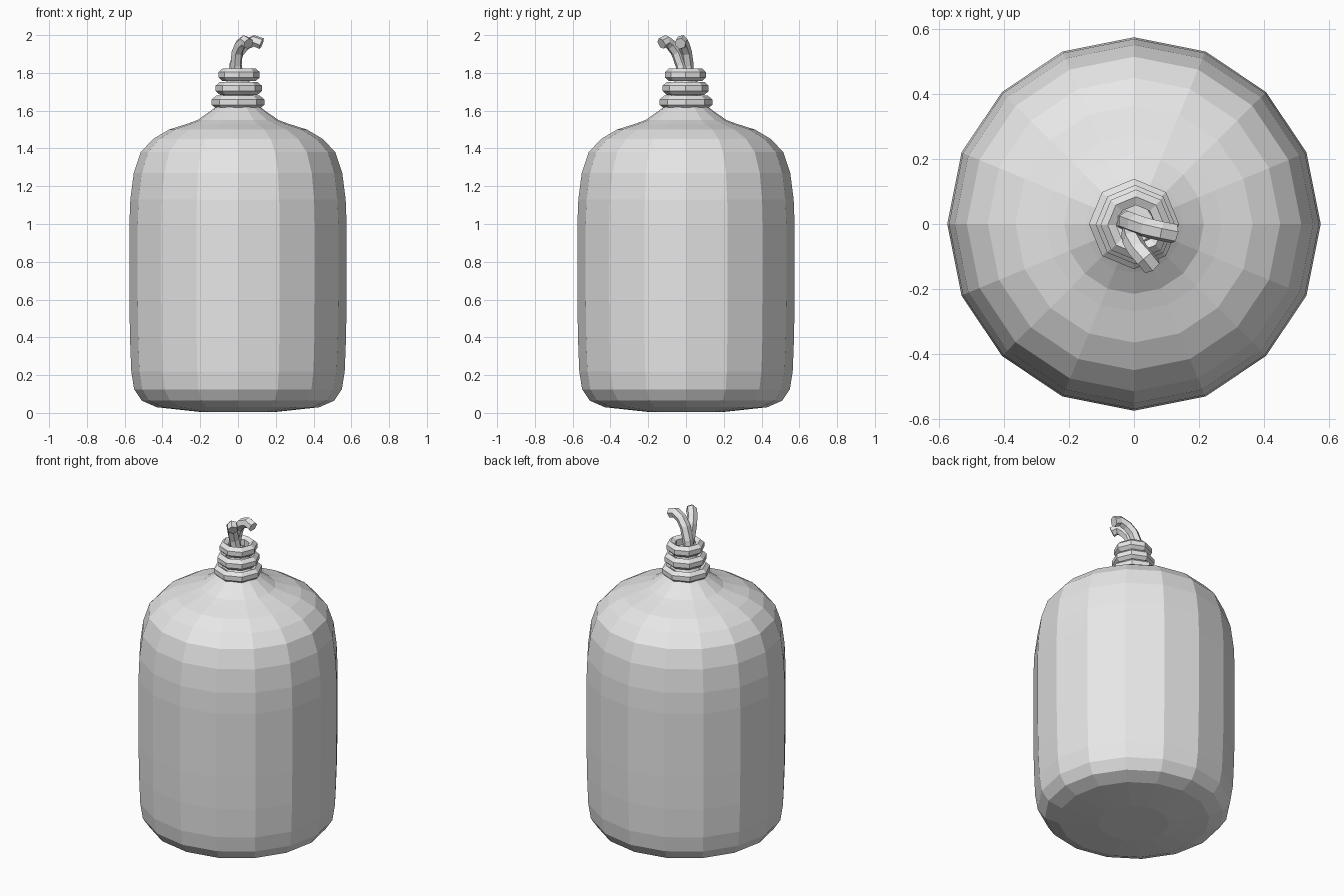
import bpy, bmesh
from math import cos, sin, tau

cube = bpy.data.objects.get("Cube")
if cube:
    bpy.data.objects.remove(cube, do_unlink=True)

grey = bpy.data.materials.new("light grey")
grey.use_nodes = True
grey.diffuse_color = (0.8, 0.8, 0.8, 1)
grey.node_tree.nodes["Principled BSDF"].inputs["Base Color"].default_value = grey.diffuse_color


def lathe(name, profile, sides, closed=False, center=(0, 0)):
    """Spin a (radius, height) profile; a closed profile makes a ring."""
    bm = bmesh.new()
    rows = [[bm.verts.new((center[0] + r * cos(tau * i / sides),
                           center[1] + r * sin(tau * i / sides), z))
             for i in range(sides)] for r, z in profile]
    pairs = list(zip(rows, rows[1:]))
    if closed:
        pairs.append((rows[-1], rows[0]))
    for low, high in pairs:
        for i in range(sides):
            j = (i + 1) % sides
            bm.faces.new((low[i], low[j], high[j], high[i]))
    if not closed:
        bm.faces.new(rows[0][::-1])
        bm.faces.new(rows[-1])
    bmesh.ops.recalc_face_normals(bm, faces=bm.faces)
    mesh = bpy.data.meshes.new(name)
    bm.to_mesh(mesh)
    bm.free()
    mesh.materials.append(grey)
    obj = bpy.data.objects.new(name, mesh)
    bpy.context.collection.objects.link(obj)


def strand(name, points, radius):
    """Sweep a six-sided rope along a path and turn it into a mesh."""
    curve = bpy.data.curves.new(name, "CURVE")
    curve.dimensions = "3D"
    curve.bevel_depth = radius
    curve.bevel_resolution = 1
    curve.use_fill_caps = True
    path = curve.splines.new("POLY")
    path.points.add(len(points) - 1)
    for point, co in zip(path.points, points):
        point.co = (*co, 1)
    path.use_smooth = False
    curve.materials.append(grey)
    obj = bpy.data.objects.new(name, curve)
    bpy.context.collection.objects.link(obj)
    bpy.ops.object.select_all(action="DESELECT")
    obj.select_set(True)
    bpy.context.view_layer.objects.active = obj
    bpy.ops.object.convert(target="MESH")


# Stuffed bag: shallow base, straight wall, rounded shoulder, gathered neck
lathe("bag_body", [
    (0.2, 0.005), (0.43, 0.03), (0.51, 0.065), (0.55, 0.125), (0.565, 0.22),
    (0.572, 0.4), (0.575, 0.6), (0.575, 1.0), (0.57, 1.13), (0.552, 1.27),
    (0.515, 1.38), (0.45, 1.45), (0.365, 1.5), (0.27, 1.53), (0.215, 1.55),
    (0.15, 1.595), (0.11, 1.625), (0.08, 1.68), (0.06, 1.76)], 16)

# Rope wound three times around the neck
for number, (radius, height, shift) in enumerate(
        [(0.139, 1.645, 0), (0.122, 1.718, 0.004), (0.109, 1.79, 0.006)], 1):
    h = 0.034
    lathe(f"rope_coil_{number}", [
        (radius, height - 0.014), (radius, height + 0.014),
        (radius - 0.022, height + h), (radius - 0.048, height + h * 0.6),
        (radius - 0.048, height - h * 0.6), (radius - 0.022, height - h)],
        8, True, (shift, -shift / 2))

# Loose rope ends curling out of the top
strand("rope_end_left", [
    (-0.03, 0.01, 1.74), (-0.02, 0.01, 1.84), (0.005, 0.0, 1.91),
    (0.04, -0.012, 1.95), (0.085, -0.022, 1.97), (0.125, -0.03, 1.955)], 0.031)
strand("rope_end_front", [
    (0.005, -0.01, 1.74), (-0.01, -0.025, 1.84), (-0.005, -0.05, 1.91),
    (0.012, -0.08, 1.95), (0.035, -0.105, 1.97), (0.055, -0.13, 1.955)], 0.031)
